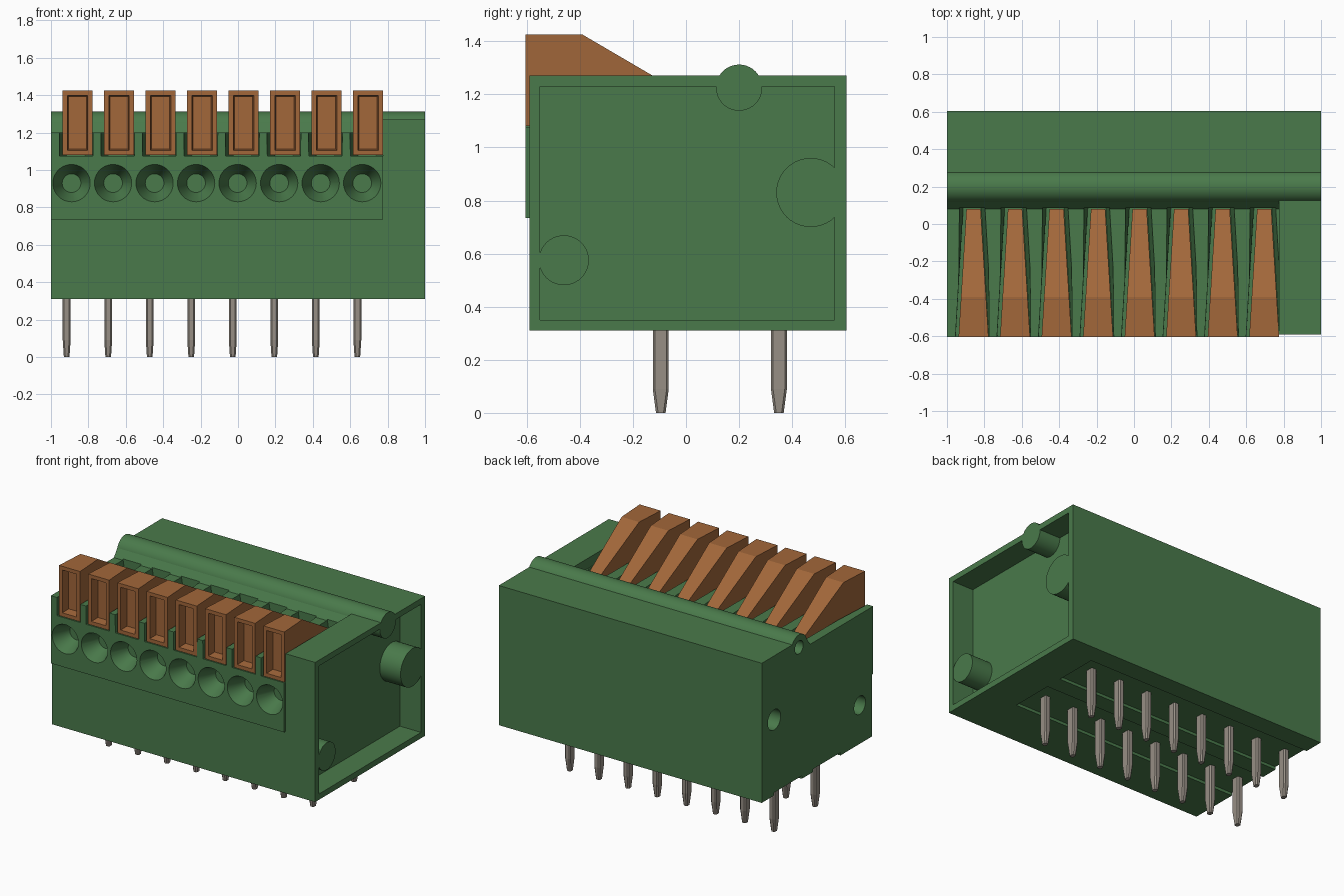
import bpy, bmesh, math
from mathutils import Matrix, Vector

cube = bpy.data.objects.get("Cube")
if cube:
    bpy.data.objects.remove(cube, do_unlink=True)


def material(name, rgb):
    m = bpy.data.materials.new(name)
    m.use_nodes = True
    m.diffuse_color = (*rgb, 1)
    m.node_tree.nodes["Principled BSDF"].inputs["Base Color"].default_value = (*rgb, 1)
    return m


GREEN = material("housing green", (0.068, 0.195, 0.07))
BROWN = material("lever brown", (0.36, 0.135, 0.042))
METAL = material("pin grey", (0.31, 0.275, 0.235))

COUNT, PITCH = 8, 0.222
SPLIT = 0.775            # where the end cover begins


def add_prism(bm, profile, x0, x1):
    """Extrude a (y, z) profile along x."""
    a = [bm.verts.new((x0, y, z)) for y, z in profile]
    b = [bm.verts.new((x1, y, z)) for y, z in profile]
    bridge(bm, a, b)
    return a + b


def bridge(bm, a, b, caps=True):
    n = len(a)
    for i in range(n):
        bm.faces.new((a[i], a[(i + 1) % n], b[(i + 1) % n], b[i]))
    if caps:
        bm.faces.new(a[::-1])
        bm.faces.new(b)


def rect(y0, y1, z0, z1):
    return [(y0, z0), (y1, z0), (y1, z1), (y0, z1)]


def add_rod(bm, y, z, r, x0, x1):
    """Round rod along x."""
    n = 40
    add_prism(bm, [(y + r * math.cos(2 * math.pi * i / n),
                    z + r * math.sin(2 * math.pi * i / n)) for i in range(n)], x0, x1)


def finish(bm, name, mat, smooth=False):
    bmesh.ops.recalc_face_normals(bm, faces=bm.faces[:])
    me = bpy.data.meshes.new(name)
    bm.to_mesh(me)
    bm.free()
    ob = bpy.data.objects.new(name, me)
    bpy.context.collection.objects.link(ob)
    me.materials.append(mat)
    if smooth:
        make_smooth(ob)
    return ob


def select(ob):
    bpy.ops.object.select_all(action='DESELECT')
    ob.select_set(True)
    bpy.context.view_layer.objects.active = ob


def make_smooth(ob):
    select(ob)
    bpy.ops.object.shade_smooth_by_angle(angle=math.radians(30))


def cut(ob, bm):
    """Subtract the solids in bm from ob."""
    cutter = finish(bm, "cutter", GREEN)
    cutter.hide_render = True
    mod = ob.modifiers.new("cut", 'BOOLEAN')
    mod.operation = 'DIFFERENCE'
    mod.solver = 'EXACT'
    mod.object = cutter
    select(ob)
    bpy.ops.object.modifier_apply(modifier=mod.name)
    bpy.data.objects.remove(cutter, do_unlink=True)
    make_smooth(ob)


# Main housing with the raised wire-entry panel on its front
bm = bmesh.new()
add_prism(bm, [(-0.59, 0.31), (0.605, 0.31), (0.605, 1.27), (0.13, 1.27), (0.08, 1.2),
               (-0.605, 1.2), (-0.605, 0.735), (-0.59, 0.735)], -1, SPLIT)
housing = finish(bm, "housing", GREEN)

cuts = bmesh.new()
for i in range(COUNT):
    # Countersunk wire entry
    bmesh.ops.create_cone(
        cuts, cap_ends=True, segments=40, radius1=0.104, radius2=0.05, depth=0.13,
        matrix=Matrix.Translation((-0.89 + i * PITCH, -0.55, 0.93)) @ Matrix.Rotation(-math.pi / 2, 4, 'X'))
    # Lever slot, narrowing towards the back and the floor
    cx = -0.865 + i * PITCH
    rings = []
    for y, low, high in ((-0.63, 0.09, 0.092), (0.085, 0.048, 0.085)):
        rings.append([cuts.verts.new((cx + x, y, z)) for x, z in
                      ((-low, 1.075), (low, 1.075), (high, 1.3), (-high, 1.3))])
    bridge(cuts, *rings)
# Sockets in the closed end
for y, z, r in ((0.47, 0.83, 0.07), (-0.46, 0.575, 0.062), (0.2, 1.225, 0.045)):
    add_rod(cuts, y, z, r, -1.1, -0.85)
# Shallow channels under the pin rows
for y in (0.17, -0.25):
    add_prism(cuts, rect(y, y + 0.3, 0.2, 0.33), -1.1, 0.74)
cut(housing, cuts)

# Hollow cover block at the open end
bm = bmesh.new()
add_prism(bm, rect(-0.59, 0.605, 0.31, 1.27), SPLIT, 1)
cover = finish(bm, "end_cover", GREEN)
cuts = bmesh.new()
add_prism(cuts, rect(-0.55, 0.56, 0.35, 1.23), 0.84, 1.1)
cut(cover, cuts)

# Locating pegs inside the cover
bm = bmesh.new()
add_rod(bm, 0.47, 0.83, 0.13, 0.82, 0.998)
add_rod(bm, -0.46, 0.575, 0.094, 0.82, 0.998)
finish(bm, "locating_pegs", GREEN, smooth=True)

# Round ridge along the top
bm = bmesh.new()
add_rod(bm, 0.2, 1.225, 0.087, -1, 1)
ridge = finish(bm, "top_ridge", GREEN)
cuts = bmesh.new()
add_rod(cuts, 0.2, 1.225, 0.045, -1.1, -0.85)
cut(ridge, cuts)

# Release levers: tapered wedges with a recessed front
for i in range(COUNT):
    cx = -0.858 + i * PITCH
    bm = bmesh.new()
    verts = add_prism(bm, [(-0.605, 1.08), (0.08, 1.08), (0.08, 1.15),
                           (-0.39, 1.425), (-0.605, 1.425)], -1, 1)
    for v in verts:
        v.co.x = cx + v.co.x * (0.08 - 0.042 * (v.co.y + 0.605) / 0.685)
    bmesh.ops.recalc_face_normals(bm, faces=bm.faces[:])
    bm.normal_update()
    front = [f for f in bm.faces if f.normal.y < -0.9]
    bmesh.ops.inset_region(bm, faces=front, thickness=0.036)
    bmesh.ops.inset_region(bm, faces=front, thickness=0.009, depth=-0.06)
    finish(bm, f"lever_{i + 1}", BROWN)

# Solder pins: chamfered bars with tapered tips
bm = bmesh.new()
for i in range(COUNT):
    for y in (-0.095, 0.35):
        c = Vector((-0.916 + i * PITCH, y, 0))
        rings = []
        for z, w, d in ((0, 0.015, 0.018), (0.09, 0.021, 0.03), (0.345, 0.021, 0.03)):
            e = 0.008
            pts = [(w, -d + e), (w, d - e), (w - e, d), (-w + e, d),
                   (-w, d - e), (-w, -d + e), (-w + e, -d), (w - e, -d)]
            rings.append([bm.verts.new(c + Vector((px, py, z))) for px, py in pts])
        bridge(bm, rings[0], rings[1], caps=False)
        bridge(bm, rings[1], rings[2], caps=False)
        bm.faces.new(rings[0][::-1])
        bm.faces.new(rings[2])
finish(bm, "solder_pins", METAL)
